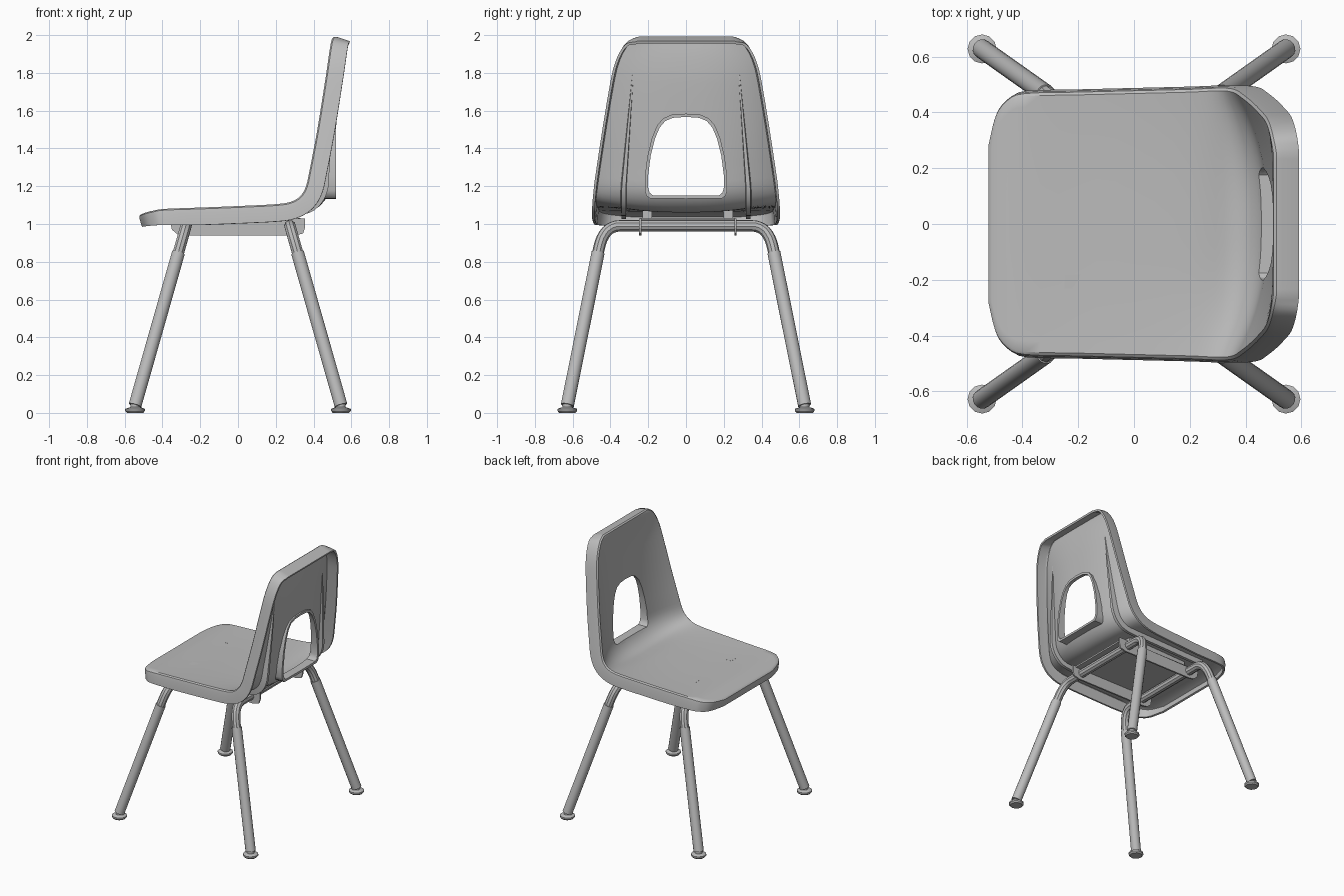
import bpy
import bmesh
import math
from mathutils import Vector
from mathutils.bvhtree import BVHTree

if "Cube" in bpy.data.objects:
    bpy.data.objects.remove(bpy.data.objects["Cube"], do_unlink=True)

grey = bpy.data.materials.new("plain grey")
grey.use_nodes = True
grey.diffuse_color = (0.5, 0.5, 0.5, 1)
grey.node_tree.nodes["Principled BSDF"].inputs["Base Color"].default_value = (0.5, 0.5, 0.5, 1)


def select_only(obj):
    bpy.ops.object.select_all(action='DESELECT')
    obj.select_set(True)
    bpy.context.view_layer.objects.active = obj


def smooth(obj, angle=35):
    select_only(obj)
    bpy.ops.object.shade_smooth_by_angle(angle=math.radians(angle))


def add_mesh(name, bm, fix_normals=True):
    if fix_normals:
        bmesh.ops.recalc_face_normals(bm, faces=bm.faces)
    mesh = bpy.data.meshes.new(name)
    bm.to_mesh(mesh)
    bm.free()
    mesh.materials.append(grey)
    obj = bpy.data.objects.new(name, mesh)
    bpy.context.collection.objects.link(obj)
    return obj


def loft(name, rings, closed=False):
    """Join rings of equal length; cap the ends, or close into a hoop."""
    bm = bmesh.new()
    vs = [[bm.verts.new(p) for p in ring] for ring in rings]
    n = len(vs[0])
    for a, b in zip(vs, vs[1:] + vs[:1] if closed else vs[1:]):
        for k in range(n):
            bm.faces.new((a[k], a[(k + 1) % n], b[(k + 1) % n], b[k]))
    if not closed:
        bm.faces.new(vs[0])
        bm.faces.new(vs[-1])
    return add_mesh(name, bm)


# Shell stations along the side edge: x, z, half width, dish of the middle
stations = [Vector(s) for s in (
    (-.515, 1.05, .28, 0), (-.49, 1.06, .38, 0), (-.45, 1.07, .435, 0),
    (-.39, 1.08, .458, .004), (-.2, 1.087, .463, .008), (0, 1.095, .468, .01),
    (.2, 1.105, .473, .018), (.28, 1.118, .477, .04), (.33, 1.148, .477, .09),
    (.36, 1.2, .47, .11), (.38, 1.29, .457, .1), (.42, 1.5, .425, .075),
    (.46, 1.75, .383, .05), (.475, 1.85, .36, .035), (.485, 1.92, .33, .02),
    (.493, 1.965, .295, .006), (.5, 1.985, .255, 0))]


def resample(pts, steps):
    """Catmull-Rom curve through the stations."""
    out = []
    for i in range(len(pts) - 1):
        a, b, c, d = (pts[max(0, min(len(pts) - 1, i + k))] for k in (-1, 0, 1, 2))
        for s in range(steps):
            t = s / steps
            out.append(b + (c - a) * (t / 2) + (a * 2 - b * 5 + c * 4 - d) * (t * t / 2)
                       + (b * 3 - a - c * 3 + d) * (t ** 3 / 2))
    return out + [pts[-1]]


rows = resample(stations, 3)
normals = []
for i in range(len(rows)):
    d = rows[min(i + 1, len(rows) - 1)] - rows[max(i - 1, 0)]
    normals.append(Vector((-d[1], 0, d[0])).normalized())


def surface(i, t):
    x, z, w, dish = rows[i]
    return Vector((x, w * t, z)) - normals[i] * dish * (1 - abs(t) ** 2.5)


# Seat and back in one dished shell with a turned-down lip
COLS = 24
last = len(rows) - 1
bm = bmesh.new()
grid = [[bm.verts.new(surface(i, 2 * j / COLS - 1)) for j in range(COLS + 1)]
        for i in range(last + 1)]
for i in range(last):
    for j in range(COLS):
        bm.faces.new((grid[i][j], grid[i + 1][j], grid[i + 1][j + 1], grid[i][j + 1]))
loop = ([(i, 0) for i in range(last)] + [(last, j) for j in range(COLS)]
        + [(i, COLS) for i in range(last, 0, -1)] + [(0, j) for j in range(COLS, 0, -1)])
edge = [grid[i][j] for i, j in loop]
base = [v.co.copy() for v in edge]
n = len(edge)
outward = [(base[(k + 1) % n] - base[k - 1]).cross(normals[loop[k][0]]).normalized()
           for k in range(n)]
for out, drop in ((.01, .08), (.015, .3), (.02, 1)):
    ring = []
    for k, (i, j) in enumerate(loop):
        depth = min(.062 + .03 * i / 12, .092)
        ring.append(bm.verts.new(base[k] + outward[k] * out - normals[i] * depth * drop))
    for k in range(n):
        m = (k + 1) % n
        bm.faces.new((edge[m], edge[k], ring[k], ring[m]))
    edge = ring
bm.normal_update()
tree = BVHTree.FromBMesh(bm)
shell = add_mesh("seat_shell", bm, False)
solid = shell.modifiers.new("thickness", 'SOLIDIFY')
solid.thickness = .014
solid.offset = -1

# Hand hole through the back
half = [(0, 1.567), (.07, 1.562), (.11, 1.545), (.14, 1.51), (.165, 1.45), (.187, 1.36),
        (.2, 1.26), (.2, 1.19), (.192, 1.165), (.175, 1.152), (0, 1.15)]
hole = half + [(-y, z) for y, z in half[-2:0:-1]]
cutter = loft("hole_cutter", [[(x, y, z) for y, z in hole] for x in (.3, .7)])
cutter.hide_render = True
cut = shell.modifiers.new("hole", 'BOOLEAN')
cut.operation = 'DIFFERENCE'
cut.object = cutter
select_only(shell)
for mod in ("thickness", "hole"):
    bpy.ops.object.modifier_apply(modifier=mod)
bpy.data.objects.remove(cutter, do_unlink=True)
smooth(shell)

# Raised rim behind the hole
rim = []
for y, z in hole:
    yo, zo = y * 1.09, 1.355 + (z - 1.355) * 1.08
    ring = []
    for py, pz in ((y, z), (yo, zo)):
        hit = tree.ray_cast(Vector((0, py, pz)), Vector((1, 0, 0)))[0]
        front = hit.x if hit else .45
        back = max(front + .025, .52)
        pair = [(front + .004, py, pz), (back, py, pz)]
        ring += pair if not ring else pair[::-1]
    rim.append(ring)
smooth(loft("hole_rim", rim, closed=True))

# Stiffening ribs under the seat and up the back
for side, label in ((1, "left"), (-1, "right")):
    rings = []
    for i, (x, z, w, dish) in enumerate(rows):
        if x < -.36 or z > 1.81:
            continue
        fade = max(0, min(1, (1.81 - z) / .6))
        y = .28 + .05 * fade
        p = surface(i, side * y / w)
        thick = .004 + .012 * fade
        top, low = p - normals[i] * .006, p - normals[i] * (.014 + .038 * fade)
        across = Vector((0, thick, 0))
        rings.append((top - across, top + across, low + across * .7, low - across * .7))
    smooth(loft(label + "_rib", rings))


def box(name, centre, size):
    bm = bmesh.new()
    bmesh.ops.create_cube(bm, size=1)
    for v in bm.verts:
        v.co = Vector(centre) + Vector([a * b for a, b in zip(v.co, size)])
    return add_mesh(name, bm)


# Mounting channel under the seat
box("mounting_plate", (0, .01, 1.026), (.66, .5, .012))
flange = [(-.36, 1.02), (-.35, .97), (-.32, .945), (-.28, .938),
          (.3, .938), (.345, .95), (.355, .98), (.355, 1.03)]
for y, label in ((.262, "left"), (-.242, "right")):
    loft(label + "_mounting_flange", [[(x, y + s, z) for x, z in flange] for s in (-.006, .006)])
    box(label + "_mounting_pad", (0, y * .85, 1.055), (.5, .05, .05))


def rod(name, a, b, radius):
    bm = bmesh.new()
    bmesh.ops.create_cone(bm, cap_ends=True, segments=16, radius1=radius,
                          radius2=radius, depth=(b - a).length)
    turn = (b - a).to_track_quat('Z', 'Y')
    for v in bm.verts:
        v.co = turn @ v.co + (a + b) / 2
    smooth(add_mesh(name, bm))


# Bent frame tubes, leg sleeves and foot glides
foot_profile = [(.043, 0), (.052, .01), (.052, .021), (.04, .026), (.025, .03), (.025, .06)]
for sx, end in ((-1, "front"), (1, "rear")):
    path = []
    for sy, label in ((-1, "right"), (1, "left")):
        corner = Vector((sx * .275, sy * .437, .99))
        foot = Vector((sx * .545, sy * .628, .04))
        start = Vector((sx * .275, sy * .35, .99))
        bend = corner.lerp(foot, .13)
        arc = [start.lerp(corner, t / 8).lerp(corner.lerp(bend, t / 8), t / 8) for t in range(9)]
        arc.append(corner.lerp(foot, .2))
        path += arc[::-1] if sy < 0 else arc
        rod(end + "_" + label + "_leg", corner.lerp(foot, .15), foot, .035)
        glide = loft(end + "_" + label + "_glide", [
            [(foot.x + r * math.cos(k * math.tau / 12), foot.y + r * math.sin(k * math.tau / 12), z)
             for k in range(12)] for r, z in foot_profile])
        smooth(glide)
    curve = bpy.data.curves.new(end + "_frame_tube", 'CURVE')
    curve.dimensions = '3D'
    curve.bevel_depth = .031
    curve.bevel_resolution = 3
    curve.use_fill_caps = True
    spline = curve.splines.new('POLY')
    spline.points.add(len(path) - 1)
    for point, co in zip(spline.points, path):
        point.co = (*co, 1)
    curve.materials.append(grey)
    tube = bpy.data.objects.new(end + "_frame_tube", curve)
    bpy.context.collection.objects.link(tube)
    select_only(tube)
    bpy.ops.object.convert(target='MESH')
    smooth(bpy.context.object)
